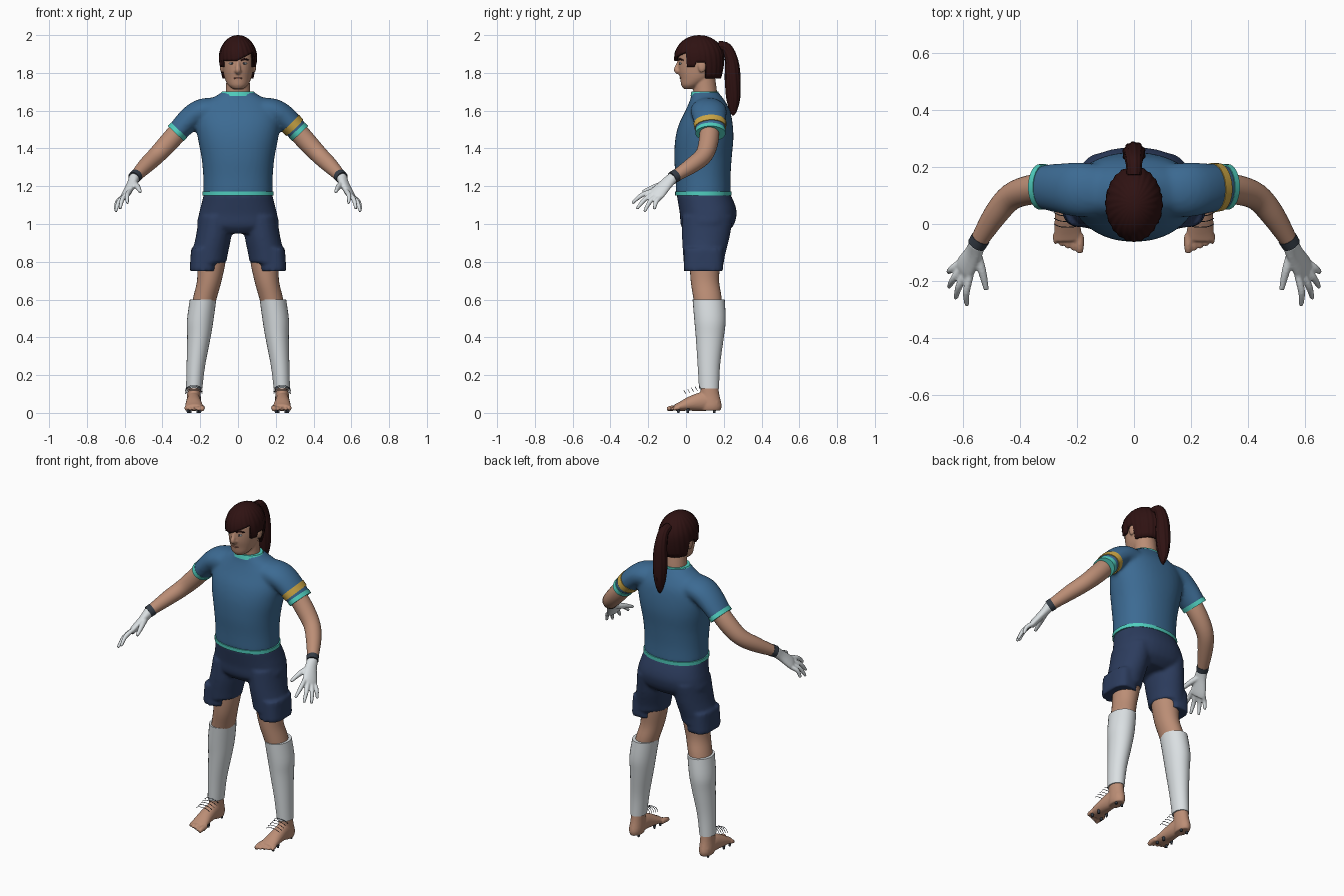
import bpy, bmesh, math
from mathutils import Vector, Matrix

cube = bpy.data.objects.get("Cube")
if cube:
    bpy.data.objects.remove(cube)


def material(name, rgb):
    m = bpy.data.materials.new(name)
    m.use_nodes = True
    m.diffuse_color = (*rgb, 1)
    m.node_tree.nodes["Principled BSDF"].inputs["Base Color"].default_value = (*rgb, 1)
    return m


SKIN = material("skin", (.50, .27, .18))
LIPS = material("lips", (.33, .14, .10))
HAIR = material("dark brown hair", (.028, .006, .006))
SHIRT = material("shirt blue", (.045, .145, .29))
TRIM = material("turquoise trim", (.08, .62, .52))
SHORTS = material("navy", (.025, .045, .11))
WHITE = material("white", (.70, .74, .76))
GOLD = material("gold", (.60, .38, .06))
DARK = material("charcoal", (.035, .045, .06))
X, Y, Z = Vector((1, 0, 0)), Vector((0, 1, 0)), Vector((0, 0, 1))


def smooth_rings(rings, steps):
    """Catmull-Rom interpolation of rings (x, y, z, ra, rb)."""
    r = [tuple(k) + (k[3],) if len(k) == 4 else tuple(k) for k in rings]
    r = [r[0]] + r + [r[-1]]
    out = []
    for a, b, c, d in zip(r, r[1:], r[2:], r[3:]):
        for i in range(steps):
            t = i / steps
            out.append([q + .5 * t * (s - p + t * (2*p - 5*q + 4*s - w + t * (3*(q - s) + w - p)))
                        for p, q, s, w in zip(a, b, c, d)])
    return out + [list(r[-1])]


def loft(bm, rings, ref=Y, flat=False, n=28, steps=4, power=2, ripple=0):
    """Capped tube through elliptic rings; flat keeps every ring level."""
    rings = smooth_rings(rings, steps)
    loops = []
    for i, (x, y, z, ra, rb) in enumerate(rings):
        lo, hi = rings[max(i - 1, 0)], rings[min(i + 1, len(rings) - 1)]
        t = Z if flat else (Vector(hi[:3]) - Vector(lo[:3])).normalized()
        u = X if flat else (ref - t * ref.dot(t)).normalized()
        v = t.cross(u)
        loop = []
        for k in range(n):
            a = math.tau * k / n
            c, s = math.cos(a), math.sin(a)
            f = 1 + ripple * math.cos(a * n / 4 + i * .3)
            c = math.copysign(abs(c) ** (2 / power), c) * ra * f
            s = math.copysign(abs(s) ** (2 / power), s) * rb * f
            loop.append(bm.verts.new(Vector((x, y, z)) + u * c + v * s))
        loops.append(loop)
    for a, b in zip(loops, loops[1:]):
        for k in range(n):
            bm.faces.new((a[k - 1], a[k], b[k], b[k - 1]))
    bm.faces.new(loops[0][::-1])
    bm.faces.new(loops[-1])


def ball(bm, centre, size):
    bmesh.ops.create_uvsphere(bm, u_segments=16, v_segments=10, radius=1,
                              matrix=Matrix.Translation(centre) @ Matrix.Diagonal((*size, 1)))


def finish(name, bm, mat, voxel=0, mirror=False, relax=4):
    bmesh.ops.recalc_face_normals(bm, faces=bm.faces)
    mesh = bpy.data.meshes.new(name)
    bm.to_mesh(mesh)
    bm.free()
    mesh.materials.append(mat)
    mesh.polygons.foreach_set("use_smooth", [True] * len(mesh.polygons))
    mesh.set_sharp_from_angle(angle=math.radians(50))
    ob = bpy.data.objects.new(name, mesh)
    bpy.context.collection.objects.link(ob)
    if voxel:
        m = ob.modifiers.new("blend", "REMESH")
        m.mode, m.voxel_size, m.use_smooth_shade = "VOXEL", voxel, True
        m = ob.modifiers.new("relax", "SMOOTH")
        m.factor, m.iterations = .5, relax
    if mirror:
        ob.modifiers.new("mirror", "MIRROR")
    return ob


def tube(name, mat, rings, mirror=False, **kw):
    bm = bmesh.new()
    loft(bm, rings, **kw)
    return finish(name, bm, mat, mirror=mirror)


# Shirt: torso and both sleeves blended together
bm = bmesh.new()
loft(bm, [(0, .092, 1.155, .184, .145), (0, .09, 1.25, .184, .146), (0, .09, 1.35, .193, .152),
          (0, .097, 1.45, .212, .154), (0, .105, 1.53, .222, .142), (0, .115, 1.6, .212, .118),
          (0, .113, 1.65, .165, .094), (0, .105, 1.685, .105, .076), (0, .1, 1.7, .085, .07)],
     flat=True, n=40, power=2.2)
for s in (1, -1):
    loft(bm, [(s*.1, .115, 1.6, .09, .07), (s*.19, .12, 1.597, .096, .066),
              (s*.255, .125, 1.555, .088, .064), (s*.325, .13, 1.483, .077, .055)])
finish("shirt", bm, SHIRT, voxel=.011, relax=6)

# Trim: hem, collar, cuffs and the armband on the left sleeve
tube("shirt_hem", TRIM, [(0, .092, 1.15, .189, .149), (0, .092, 1.171, .189, .15)],
     flat=True, n=40, power=2.2)
tube("collar", TRIM, [(0, .1, 1.678, .1, .076), (0, .1, 1.702, .084, .071)], flat=True)
tube("sleeve_cuff", TRIM, [(.312, .13, 1.497, .08, .058), (.329, .13, 1.479, .08, .058)], mirror=True)
tube("armband", GOLD, [(.276, .127, 1.535, .087, .064), (.3, .129, 1.51, .084, .062)])

# Shorts: pelvis, upper legs and the longer outer part of each hem
bm = bmesh.new()
loft(bm, [(0, .092, 1.16, .18, .142), (0, .11, 1.1, .195, .15), (0, .118, 1.05, .207, .15),
          (0, .112, .99, .212, .138), (0, .105, .95, .13, .1)], flat=True, n=40, power=2.3)
for s in (1, -1):
    loft(bm, [(s*.115, .115, 1.04, .092, .135), (s*.13, .105, .93, .094, .126),
              (s*.15, .096, .84, .096, .112), (s*.157, .094, .795, .095, .107)], flat=True)
    loft(bm, [(s*.18, .094, .87, .068, .105), (s*.186, .093, .75, .071, .104)], flat=True, power=2.8)
finish("shorts", bm, SHORTS, voxel=.01, relax=3)

# Legs and socks
tube("leg", SKIN, [(.135, .1, .9, .075, .085), (.14, .1, .8, .074, .081), (.152, .1, .7, .065, .075),
                   (.172, .112, .62, .063, .075), (.19, .12, .55, .06, .072)], flat=True, mirror=True)
tube("sock", WHITE, [(.185, .12, .6, .07, .085), (.2, .127, .49, .07, .083), (.207, .126, .4, .062, .074),
                     (.223, .121, .25, .049, .059), (.232, .122, .13, .043, .053)], flat=True, mirror=True)

# Bare feet with toes, studs below and loose laces above
bm = bmesh.new()
loft(bm, [(.232, .122, .17, .036, .045), (.233, .126, .1, .036, .05), (.235, .132, .04, .038, .057),
          (.235, .132, .012, .032, .05)], flat=True)
loft(bm, [(.235, .165, .045, .032, .034), (.235, .1, .06, .036, .05), (.235, .03, .05, .042, .04),
          (.232, -.03, .034, .048, .024), (.231, -.058, .027, .048, .017)], ref=X)
for i in range(5):
    x, r = .19 + .021 * i, .015 if i == 0 else .0105
    loft(bm, [(x, -.035, .027, r), (x, -.075 + .006*i, .025, r),
              (x, -.1 + .008*i, .018, r * .75)], ref=X, n=12)
finish("foot", bm, SKIN, voxel=.005, mirror=True, relax=3)
bm = bmesh.new()
for y, half in ((-.04, .032), (.01, .028), (.15, .02)):
    for x in (.233 - half, .233 + half):
        bmesh.ops.create_cone(bm, cap_ends=True, segments=10, radius1=.006, radius2=.009, depth=.022,
                              matrix=Matrix.Translation((x, y, .011)))
finish("boot_studs", bm, DARK, mirror=True)
bm = bmesh.new()
for i in range(5):
    y, z = -.01 + .02 * i, .1 + .006 * i
    loft(bm, [(.188, y + .01, z, .0015), (.21, y, z + .018, .0015), (.255, y, z + .018, .0015),
              (.28, y + .01, z, .0015)], n=6)
finish("laces", bm, DARK, mirror=True)

# Arms and wristbands
tube("arm", SKIN, [(.29, .125, 1.52, .052), (.36, .12, 1.44, .052), (.43, .095, 1.365, .047),
                   (.487, .03, 1.31, .042), (.55, -.07, 1.245, .029)], mirror=True)
tube("wristband", DARK, [(.537, -.05, 1.258, .034), (.551, -.073, 1.244, .033)], mirror=True)

# Gloves: palm, four fanned fingers and a thumb
bm = bmesh.new()
across = Vector((.05, .06, -.045)).normalized()
loft(bm, [(.548, -.067, 1.247, .03), (.563, -.105, 1.212, .036, .023), (.59, -.152, 1.163, .045, .02),
          (.597, -.172, 1.145, .042, .015)], ref=across)
tips = [(.585, -.285, 1.11), (.624, -.26, 1.08), (.648, -.22, 1.066), (.65, -.168, 1.078)]
for k, tip in enumerate(tips):
    root = Vector((.592, -.158, 1.158)) + across * (-.033 + .022 * k)
    mid = root.lerp(Vector(tip), .5) + Vector((.008, -.006, .008))
    loft(bm, [(*root, .013), (*mid, .0125), (*tip, .008)], ref=across, n=12)
loft(bm, [(.553, -.1, 1.215, .018), (.532, -.165, 1.197, .015), (.517, -.23, 1.17, .009)], ref=across, n=12)
finish("glove", bm, WHITE, voxel=.005, mirror=True, relax=2)

# Head: skull, jaw, neck, nose and ears blended together
bm = bmesh.new()
loft(bm, [(0, .018, 1.715, .028, .03), (0, .03, 1.735, .052, .055), (0, .055, 1.77, .07, .086),
          (0, .065, 1.81, .079, .104), (0, .07, 1.86, .084, .11), (0, .072, 1.92, .083, .105),
          (0, .072, 1.96, .06, .075), (0, .072, 1.978, .025, .03)], flat=True, n=36)
loft(bm, [(0, .105, 1.64, .07, .066), (0, .1, 1.72, .064, .062), (0, .09, 1.8, .06, .06)], flat=True)
loft(bm, [(0, -.034, 1.87, .009), (0, -.043, 1.84, .011), (0, -.05, 1.815, .015), (0, -.035, 1.803, .014)],
     ref=X, n=16)
for s in (1, -1):
    ball(bm, (s * .086, .085, 1.835), (.011, .022, .033))
    ball(bm, (s * .01, -.038, 1.81), (.01, .012, .008))
finish("head", bm, SKIN, voxel=.005, relax=3)

# Eyes, brows and mouth
for name, mat, size, y in (("eye_white", WHITE, (.014, .006, .0065), -.029),
                           ("iris", DARK, (.0065, .004, .0062), -.034)):
    bm = bmesh.new()
    ball(bm, (.033, y, 1.85), size)
    finish(name, bm, mat, mirror=True)
tube("eyebrow", HAIR, [(.014, -.037, 1.866, .004), (.035, -.032, 1.873, .005), (.056, -.014, 1.867, .003)],
     ref=Z, n=10, mirror=True)
bm = bmesh.new()
ball(bm, (0, -.027, 1.772), (.024, .007, .006))
finish("mouth", bm, LIPS)


# Hair cap: a rippled dome whose lower edge follows fringe, sideburns, ears and nape
def hairline(x, y):
    if y < .0:
        return 1.862 + .5 * max(0, x + .01)
    if y < .05:
        return 1.83
    return 1.855 if y < .11 else 1.77


bm = bmesh.new()
cols, rows, grid = 96, 14, []
for c in range(cols):
    a = math.tau * c / cols
    low = hairline(.1 * math.cos(a), .07 + .13 * math.sin(a))
    column = []
    for r in range(rows):
        z = low + (1.999 - low) * math.sin(math.pi / 2 * r / rows)
        h = (z - 1.88) / .12
        k = math.sqrt(1 - h * h) if h > 0 else 1 - .16 * h * h
        k *= 1 + .018 * math.cos(a * 24 + r * .5)
        column.append(bm.verts.new((.1 * k * math.cos(a), .07 + .131 * k * math.sin(a), z)))
    grid.append(column)
crown = bm.verts.new((0, .07, 2))
for c in range(cols):
    a, b = grid[c - 1], grid[c]
    for r in range(rows - 1):
        bm.faces.new((a[r], b[r], b[r + 1], a[r + 1]))
    bm.faces.new((a[-1], b[-1], crown))
hair = finish("hair", bm, HAIR)
shell = hair.modifiers.new("thickness", "SOLIDIFY")
shell.thickness, shell.offset = .014, -1

# Ponytail
tube("ponytail", HAIR, [(0, .17, 1.945, .024), (0, .215, 1.93, .028), (0, .242, 1.86, .035, .034),
                        (0, .247, 1.77, .04, .04), (0, .25, 1.67, .032, .036), (0, .25, 1.6, .015, .02),
                        (0, .248, 1.575, .004)], ref=X, n=40, ripple=.06)
